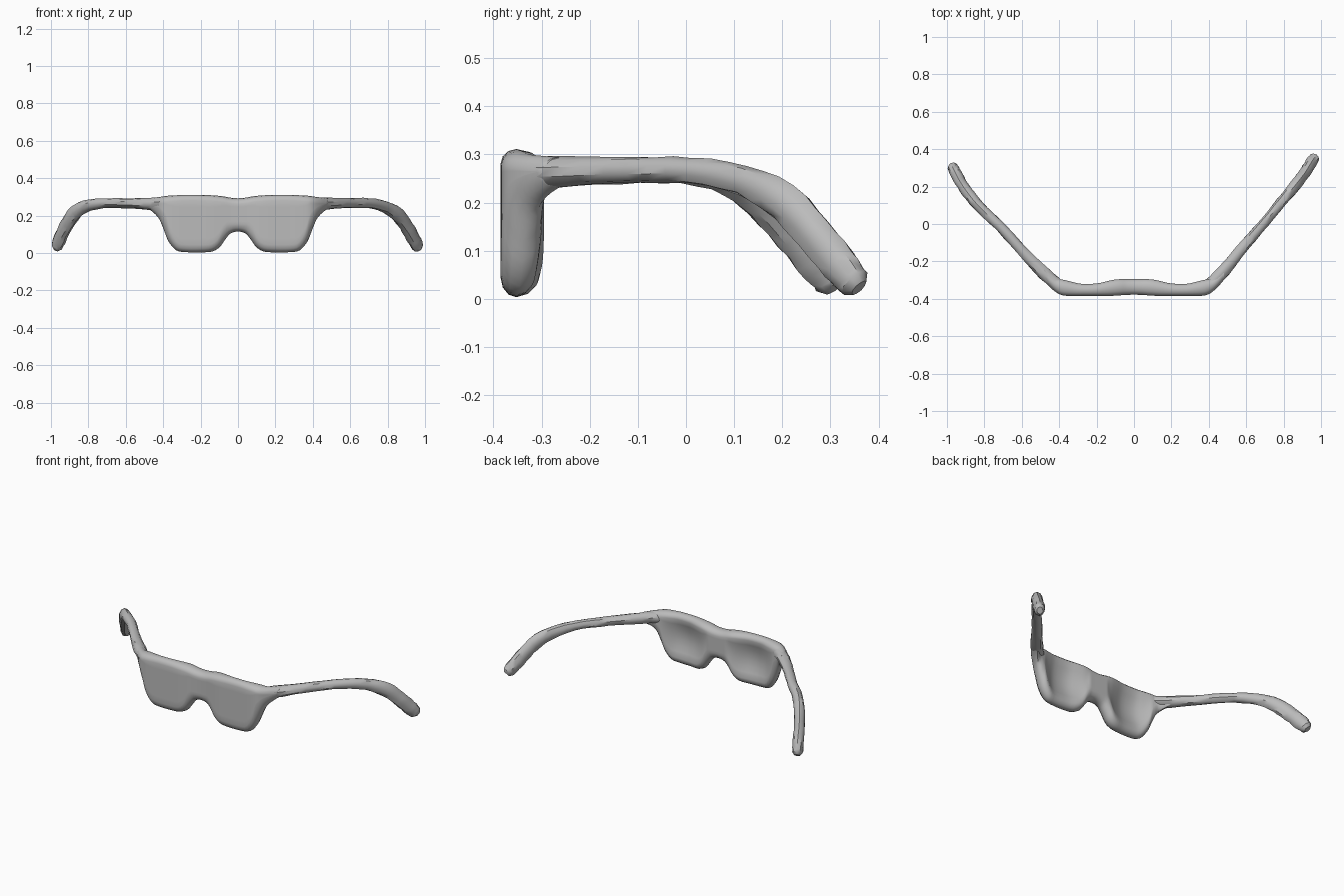
import bpy, bmesh, math, random
from mathutils import Vector

random.seed(4)
if "Cube" in bpy.data.objects:
    bpy.data.objects.remove(bpy.data.objects["Cube"], do_unlink=True)

grey = bpy.data.materials.new("plain_grey")
grey.use_nodes = True
grey.diffuse_color = (0.5, 0.5, 0.5, 1)
grey.node_tree.nodes["Principled BSDF"].inputs["Base Color"].default_value = (0.5, 0.5, 0.5, 1)


def interpolate(rows, steps):
    """Catmull-Rom curve through rows of numbers."""
    out = []
    for i in range(len(rows) - 1):
        a, b, c, d = (rows[min(max(k, 0), len(rows) - 1)] for k in range(i - 1, i + 3))
        for s in range(steps):
            t = s / steps
            out.append([0.5 * (2 * q + (r - p) * t + (2 * p - 5 * q + 4 * r - w) * t * t
                               + (3 * q - p - 3 * r + w) * t ** 3)
                        for p, q, r, w in zip(a, b, c, d)])
    return out + [list(rows[-1])]


def skin(name, rings, angle):
    """Join closed rings into a capped solid."""
    bm = bmesh.new()
    loops = [[bm.verts.new(p) for p in ring] for ring in rings]
    n = len(loops[0])
    for a, b in zip(loops, loops[1:]):
        for i in range(n):
            j = (i + 1) % n
            bm.faces.new((a[i], a[j], b[j], b[i]))
    bm.faces.new(loops[0])
    bm.faces.new(loops[-1])
    bmesh.ops.recalc_face_normals(bm, faces=bm.faces)
    mesh = bpy.data.meshes.new(name)
    bm.to_mesh(mesh)
    bm.free()
    mesh.materials.append(grey)
    obj = bpy.data.objects.new(name, mesh)
    bpy.context.collection.objects.link(obj)
    bpy.ops.object.select_all(action='DESELECT')
    obj.select_set(True)
    bpy.context.view_layer.objects.active = obj
    bpy.ops.object.shade_smooth_by_angle(angle=math.radians(angle))
    return obj


# Front with both lenses: x, bottom, top, front y, back y
half = [
    (0.00, 0.115, 0.293, -0.378, -0.295), (0.04, 0.105, 0.296, -0.379, -0.295),
    (0.07, 0.070, 0.302, -0.381, -0.295), (0.10, 0.030, 0.306, -0.383, -0.297),
    (0.14, 0.008, 0.309, -0.385, -0.305), (0.20, 0.004, 0.311, -0.385, -0.318),
    (0.28, 0.005, 0.311, -0.385, -0.320), (0.33, 0.015, 0.309, -0.385, -0.310),
    (0.37, 0.060, 0.307, -0.383, -0.300), (0.395, 0.120, 0.304, -0.377, -0.295),
    (0.42, 0.180, 0.300, -0.362, -0.288), (0.45, 0.215, 0.297, -0.335, -0.262),
    (0.48, 0.237, 0.294, -0.300, -0.225)]
stations = interpolate([(-r[0],) + r[1:] for r in half[:0:-1]] + half, 3)


def front_ring(i):
    x, low, high, yf, yb = stations[i]
    p, q = stations[max(i - 1, 0)], stations[min(i + 1, len(stations) - 1)]
    slope = (q[1] - p[1]) / (q[0] - p[0])
    mid, depth = (yf + yb) / 2, (yb - yf) / 2
    r_top = min(0.03, (high - low) * 0.45)
    r_low = min(0.04 * math.hypot(1, slope), (high - low) * 0.5)
    # hollow behind each lens
    dish = 0.028 * max(0, 1 - ((abs(x) - 0.22) / 0.16) ** 2)
    ring = []
    for k in range(7):                        # rounded top, front to back
        a = math.pi * (1 - k / 6)
        ring.append((x, mid + depth * math.cos(a), high - r_top + r_top * math.sin(a)))
    z0, z1 = high - r_top, low + r_low
    for k in range(1, 7):                     # back
        t = k / 7
        ring.append((x, yb - dish * math.sin(math.pi * t), z0 + (z1 - z0) * t))
    for k in range(7):                        # rounded bottom, back to front
        a = math.pi * k / 6
        ring.append((x, mid + depth * math.cos(a), z1 - r_low * math.sin(a)))
    for k in range(1, 7):                     # front
        ring.append((x, yf, z1 + (z0 - z1) * k / 7))
    return ring


skin("lens_front", [front_ring(i) for i in range(len(stations))], 50)


# Temples: slightly uneven rounded bars swept along a bent path
def temple(name, path):
    sizes = [(0.036, 0.034), (0.035, 0.031), (0.029, 0.027), (0.028, 0.027), (0.029, 0.033),
             (0.031, 0.041), (0.031, 0.041), (0.032, 0.041), (0.029, 0.035)]
    rows = interpolate([p + s for p, s in zip(path, sizes)], 3)
    points = [Vector(r[:3]) for r in rows]
    # rounded tip
    direction = (points[-1] - points[-2]).normalized()
    points.append(points[-1] + direction * 0.016)
    rows.append(points[-1][:] + (0.016, 0.02))
    rings = []
    for i, p in enumerate(points):
        along = (points[min(i + 1, len(points) - 1)] - points[max(i - 1, 0)]).normalized()
        side = along.cross(Vector((0, 0, 1))).normalized()
        up = side.cross(along)
        w, h = rows[i][3:]
        ring = []
        for k in range(10):
            a = math.tau * (k + 0.5) / 10
            wobble = 1 + random.uniform(-0.07, 0.07)
            ring.append(p + (side * w * math.cos(a) + up * h * math.sin(a)) * wobble)
        rings.append(ring)
    skin(name, rings, 38)


temple("left_temple", [
    (0.40, -0.335, 0.262), (0.48, -0.250, 0.264), (0.60, -0.105, 0.268),
    (0.70, 0.010, 0.266), (0.79, 0.120, 0.246), (0.86, 0.205, 0.200),
    (0.907, 0.265, 0.135), (0.942, 0.320, 0.070), (0.962, 0.350, 0.034)])
temple("right_temple", [
    (-0.40, -0.335, 0.262), (-0.48, -0.265, 0.264), (-0.60, -0.140, 0.266),
    (-0.72, -0.010, 0.266), (-0.82, 0.085, 0.248), (-0.88, 0.155, 0.205),
    (-0.925, 0.220, 0.135), (-0.955, 0.275, 0.070), (-0.968, 0.300, 0.034)])
